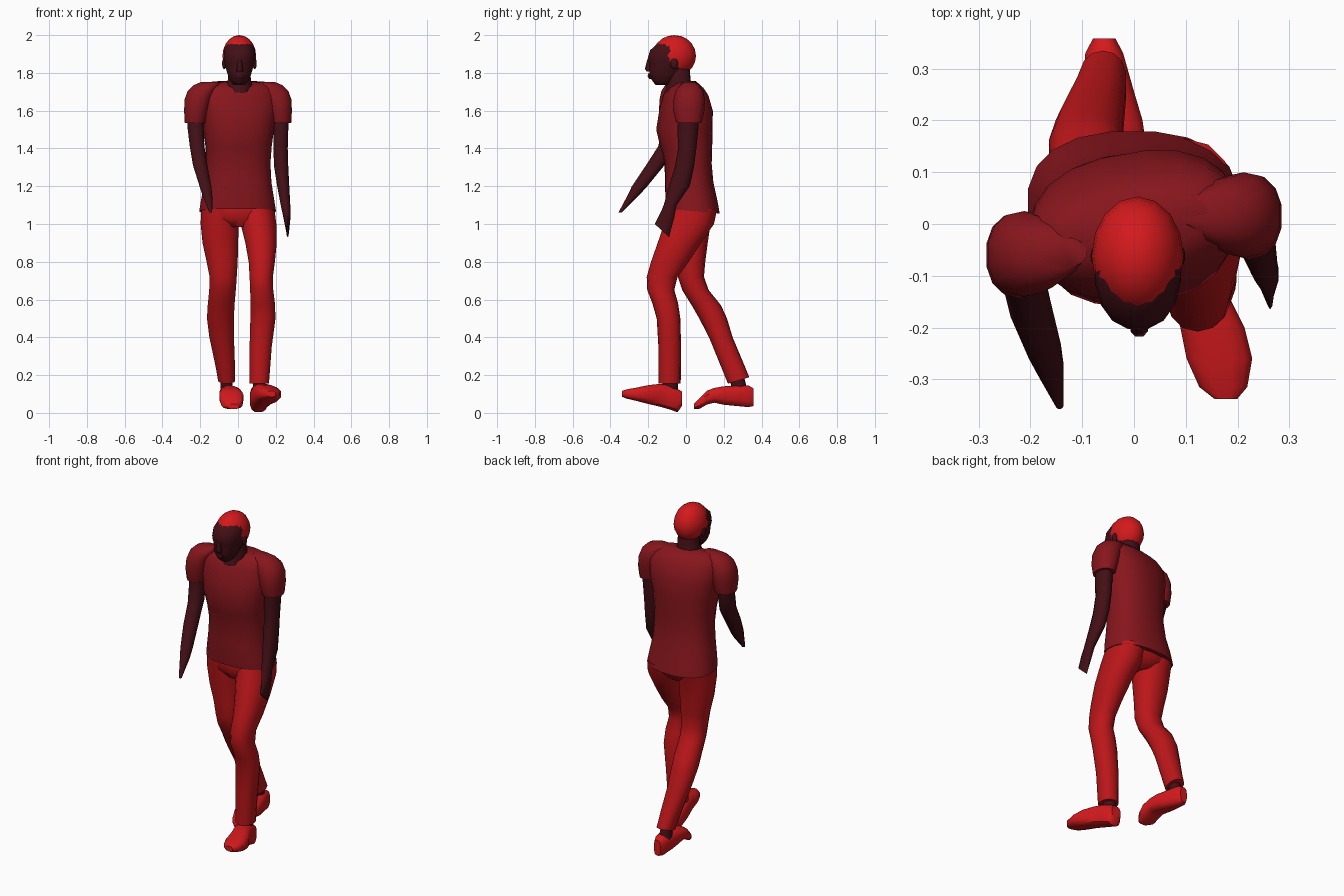
import bpy, bmesh, math
from mathutils import Matrix, Vector


def material(name, rgb):
    m = bpy.data.materials.new(name)
    m.diffuse_color = (*rgb, 1)
    return m


CLOTH = material("trouser_red", (0.50, 0.008, 0.01))
BRIGHT = material("bright_red", (0.65, 0.01, 0.012))
SHIRT = material("shirt_red", (0.24, 0.008, 0.012))
SKIN = material("dark_skin", (0.055, 0.005, 0.008))


def finish(bm, name, mat, angle=50):
    bmesh.ops.recalc_face_normals(bm, faces=bm.faces)
    me = bpy.data.meshes.new(name)
    bm.to_mesh(me)
    bm.free()
    ob = bpy.data.objects.new(name, me)
    bpy.context.collection.objects.link(ob)
    me.materials.append(mat)
    bpy.ops.object.select_all(action='DESELECT')
    ob.select_set(True)
    bpy.context.view_layer.objects.active = ob
    bpy.ops.object.shade_smooth_by_angle(angle=math.radians(angle))
    return ob


def loft(name, mat, rings, axis='z', n=14, p=2.2, angle=50):
    """Ring = (position, x0, x1, b0, b1, slope, twist); b is y, or z when axis is y."""
    bm = bmesh.new()
    loops = []
    for ring in rings:
        pos, x0, x1, b0, b1 = ring[:5]
        slope = ring[5] if len(ring) > 5 else 0
        twist = math.radians(ring[6]) if len(ring) > 6 else 0
        loop = []
        for i in range(n):
            t = 2 * math.pi * (i + 0.5) / n
            c, s = math.cos(t), math.sin(t)
            u = math.copysign(abs(c) ** (2 / p), c) * (x1 - x0) / 2
            v = math.copysign(abs(s) ** (2 / p), s) * (b1 - b0) / 2
            h = pos + slope * v
            u, v = (u * math.cos(twist) - v * math.sin(twist),
                    u * math.sin(twist) + v * math.cos(twist))
            x, b = (x0 + x1) / 2 + u, (b0 + b1) / 2 + v
            loop.append(bm.verts.new((x, b, h) if axis == 'z' else (x, h, b)))
        loops.append(loop)
    for a, b in zip(loops, loops[1:]):
        for i in range(n):
            j = (i + 1) % n
            bm.faces.new((a[i], a[j], b[j], b[i]))
    bm.faces.new(loops[0])
    bm.faces.new(loops[-1])
    return finish(bm, name, mat, angle)


def ellipsoid(name, mat, centre, radii, cut=None):
    bm = bmesh.new()
    bmesh.ops.create_uvsphere(bm, u_segments=16, v_segments=10, radius=1)
    bmesh.ops.transform(bm, verts=bm.verts,
                        matrix=Matrix.Translation(centre) @ Matrix.Diagonal((*radii, 1)))
    if cut:
        bmesh.ops.bisect_plane(bm, geom=bm.verts[:] + bm.edges[:] + bm.faces[:],
                               plane_co=Vector(cut[0]), plane_no=Vector(cut[1]),
                               clear_inner=True)
    return finish(bm, name, mat)


# Shirt body, twisted towards the shoulders
loft("shirt_body", SHIRT, [
    (1.068, -0.207, 0.203, -0.105, 0.18, -0.09, 0),
    (1.13, -0.197, 0.193, -0.11, 0.168, -0.05, 0),
    (1.22, -0.18, 0.178, -0.112, 0.145, 0, 2),
    (1.32, -0.17, 0.172, -0.112, 0.135, 0, 4),
    (1.41, -0.172, 0.178, -0.135, 0.137, 0, 6),
    (1.50, -0.185, 0.19, -0.155, 0.138, 0, 8),
    (1.60, -0.20, 0.205, -0.138, 0.138, 0, 10),
    (1.68, -0.205, 0.21, -0.115, 0.112, 0, 10),
    (1.72, -0.19, 0.195, -0.095, 0.085, 0, 10),
    (1.752, -0.14, 0.145, -0.055, 0.045, 0.1, 10)], n=20, p=2.4)

# Short sleeves: the left one sits further forward
for side, dy, label in ((1, 0, "right_side"), (-1, -0.075, "left_side")):
    rows = [(1.535, .172, .283, -.052, .082), (1.60, .155, .287, -.068, .098),
            (1.66, .14, .284, -.065, .1), (1.705, .12, .268, -.055, .092),
            (1.735, .10, .237, -.035, .072), (1.752, .09, .195, -.01, .05)]
    loft("sleeve_" + label, SHIRT,
         [(z, *sorted((side * a, side * b)), c + dy, d + dy) for z, a, b, c, d in rows])

# Trouser seat and legs, front leg on +x
loft("trouser_seat", CLOTH, [
    (0.985, -0.07, 0.08, -0.06, 0.10), (1.03, -0.17, 0.175, -0.09, 0.145),
    (1.08, -0.192, 0.19, -0.09, 0.16), (1.14, -0.18, 0.178, -0.08, 0.14)], n=18)
loft("trouser_leg_front", CLOTH, [
    (0.155, .06, .165, -.145, -.028), (0.35, .06, .18, -.146, -.026),
    (0.50, .064, .20, -.155, -.03), (0.58, .065, .197, -.178, -.042),
    (0.65, .063, .188, -.205, -.062), (0.72, .06, .186, -.208, -.045),
    (0.80, .055, .197, -.185, .015), (0.90, .037, .207, -.15, .08),
    (1.00, .012, .205, -.115, .148), (1.08, .0, .195, -.085, .165)])
loft("trouser_leg_back", CLOTH, [
    (0.172, -.106, -.014, .222, .335, 0.3), (0.25, -.12, -.015, .188, .305, 0.2),
    (0.40, -.153, -.02, .122, .247), (0.50, -.166, -.02, .07, .217),
    (0.57, -.162, -.017, .03, .185), (0.65, -.154, -.01, -.02, .12),
    (0.72, -.152, -.005, -.043, .095), (0.80, -.168, 0.0, -.045, .102),
    (0.90, -.19, 0.003, -.06, .115), (1.00, -.2, 0.005, -.075, .13),
    (1.08, -.198, .005, -.085, .155)])

# Ankles
loft("ankle_front", SKIN, [(0.08, .075, .145, -.125, -.04), (0.25, .08, .15, -.125, -.045)], n=10)
loft("ankle_back", SKIN, [(0.08, -.095, -.025, .25, .335), (0.22, -.095, -.03, .225, .3)], n=10)

# Shoes: front one lands on its heel, back one pushes off the toe
loft("shoe_front", BRIGHT, [
    (-0.338, .155, .20, .085, .117), (-0.315, .125, .22, .075, .125),
    (-0.26, .10, .23, .062, .135), (-0.20, .088, .215, .046, .148),
    (-0.14, .07, .185, .032, .155), (-0.085, .062, .165, .016, .148),
    (-0.045, .063, .155, .002, .128), (-0.022, .078, .142, .035, .115)],
    axis='y', n=12, p=2.8, angle=40)
loft("shoe_back", BRIGHT, [
    (0.042, -.055, .005, .02, .048), (0.07, -.088, .025, .02, .078),
    (0.11, -.10, .03, .043, .118), (0.15, -.10, .025, .053, .133),
    (0.20, -.10, .018, .042, .142), (0.26, -.10, .0, .036, .145),
    (0.33, -.095, -.02, .029, .147), (0.358, -.08, -.035, .035, .13)],
    axis='y', n=12, p=2.8, angle=40)

# Bare arms, tapering to blade-like hands
loft("arm_right_side", SKIN, [
    (1.60, .185, .27, -.04, .07), (1.50, .185, .268, -.045, .065),
    (1.40, .185, .265, -.042, .055), (1.30, .19, .268, -.06, .042),
    (1.20, .206, .273, -.09, .02), (1.10, .225, .278, -.118, -.05),
    (1.05, .237, .28, -.133, -.062, -0.4), (0.965, .256, .27, -.165, -.09, -0.93)], n=10)
loft("arm_left_side", SKIN, [
    (1.60, -.27, -.185, -.115, -.005), (1.50, -.268, -.18, -.122, -.018),
    (1.41, -.257, -.176, -.148, -.04), (1.31, -.24, -.16, -.212, -.115),
    (1.20, -.205, -.14, -.286, -.205), (1.15, -.188, -.135, -.31, -.25),
    (1.06, -.152, -.136, -.358, -.34)], n=10)

# Neck and face
loft("neck", SKIN, [
    (1.695, -.055, .065, -.118, .03), (1.73, -.07, .078, -.105, .035),
    (1.765, -.055, .07, -.098, .026), (1.84, -.052, .066, -.10, .02)], n=12)
loft("face", SKIN, [
    (1.735, -.022, .036, -.16, -.085), (1.755, -.04, .055, -.178, -.06),
    (1.79, -.055, .07, -.196, -.035), (1.825, -.066, .08, -.196, .0),
    (1.85, -.073, .088, -.196, .02), (1.875, -.077, .092, -.205, .03),
    (1.92, -.076, .091, -.192, .038), (1.95, -.064, .078, -.158, .025),
    (1.98, -.035, .05, -.115, -.02)], n=16)
loft("nose", SKIN, [
    (1.808, -.008, .028, -.21, -.18), (1.822, -.008, .028, -.219, -.18),
    (1.872, .002, .018, -.206, -.18)], n=8)
loft("lips", SKIN, [
    (1.768, -.008, .028, -.196, -.17), (1.782, -.016, .036, -.204, -.17),
    (1.797, -.008, .028, -.203, -.17)], n=8)
for x, label in ((-0.073, "left_side"), (0.088, "right_side")):
    ellipsoid("ear_" + label, SKIN, (x, -0.062, 1.85), (0.011, 0.02, 0.03))

# Cropped hair, cut along a slanting hairline
ellipsoid("hair", BRIGHT, (0.007, -0.062, 1.89), (0.089, 0.115, 0.11),
          cut=((0, -0.18, 1.93), (0, 0.585, 0.81)))
